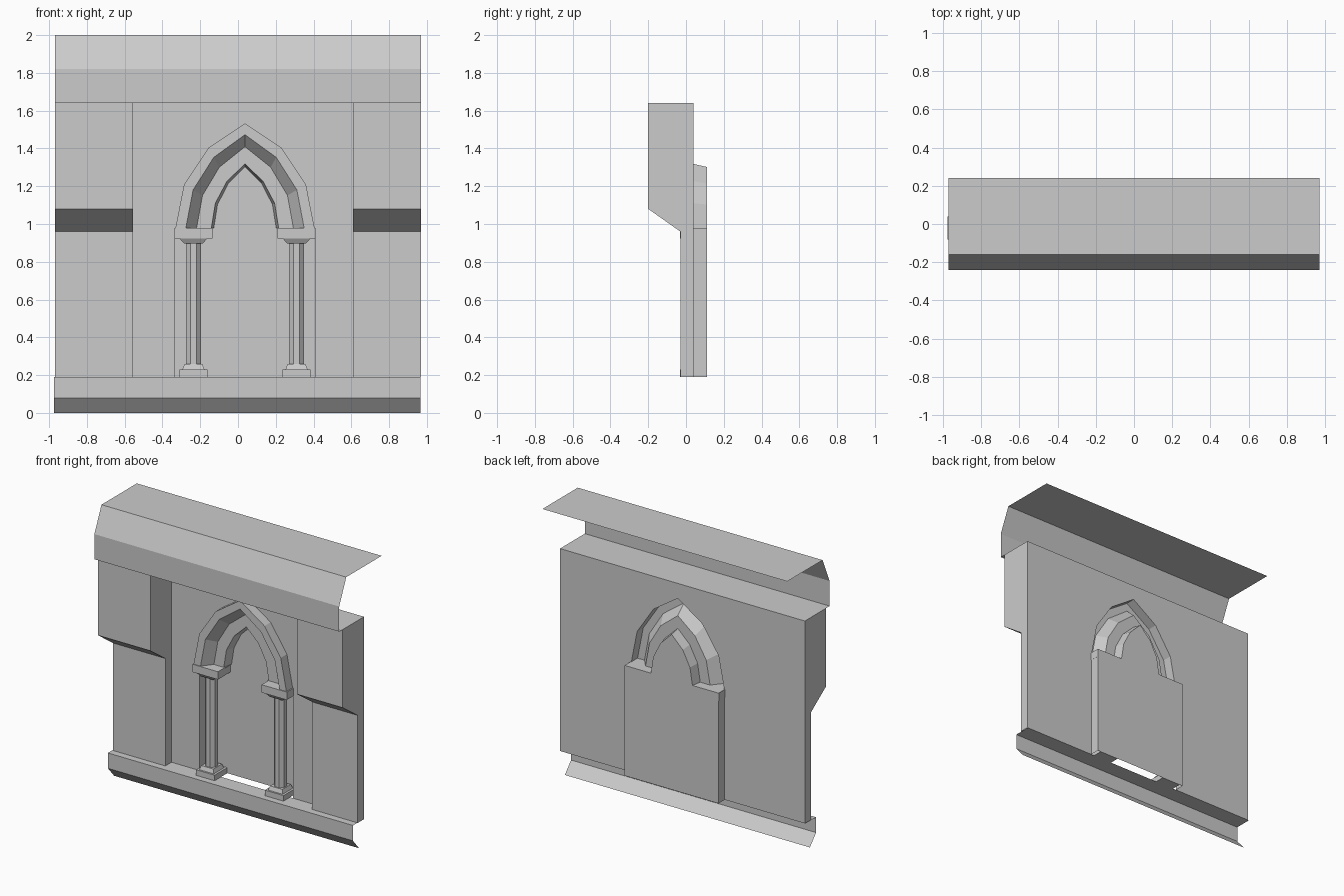
import bpy, bmesh, math

if "Cube" in bpy.data.objects:
    bpy.data.objects.remove(bpy.data.objects["Cube"])

W = 0.97          # half width of the wall
CX = 0.037        # niche centre line
SPRING = 0.98     # height where the arch starts
BOT, TOP = 0.19, 1.64
JAMB = 0.372      # half width of the niche recess
WALL_Y, BACK_Y = 0.04, 0.11


def make(name, faces):
    """Object from a list of polygons, each a list of points."""
    bm = bmesh.new()
    for f in faces:
        bm.faces.new([bm.verts.new(p) for p in f])
    bmesh.ops.remove_doubles(bm, verts=bm.verts, dist=1e-5)
    me = bpy.data.meshes.new(name)
    bm.to_mesh(me)
    bm.free()
    ob = bpy.data.objects.new(name, me)
    bpy.context.collection.objects.link(ob)
    return ob


def strip(x0, x1, profile):
    """Sweep a (y, z) profile along x."""
    return [[(x0, *p), (x0, *q), (x1, *q), (x1, *p)]
            for p, q in zip(profile, profile[1:])]


def arch(foot, y, n=3):
    """Pointed arch polyline, left foot to right foot."""
    c = -0.2315
    r = foot - c
    end = math.acos(-c / r)
    right = [(c + r * math.cos(end * i / n), r * math.sin(end * i / n))
             for i in range(n)]
    apex = [(0, r * math.sin(end))]
    pts = [(-x, z) for x, z in right] + apex + right[::-1]
    return [(CX + x, y, SPRING + z) for x, z in pts]


def loft(name, x, y, sections):
    """Stack of rectangles (half x, half y, z), closed at both ends."""
    rings = [[(x - a, y - b, z), (x + a, y - b, z), (x + a, y + b, z), (x - a, y + b, z)]
             for a, b, z in sections]
    faces = [rings[0][::-1], rings[-1]]
    for lo, hi in zip(rings, rings[1:]):
        for i in range(4):
            j = (i + 1) % 4
            faces.append([lo[i], lo[j], hi[j], hi[i]])
    return make(name, faces)


# Cornice and plinth: open strips
make("cornice", strip(-W, W, [(0.24, 2), (-0.16, 2), (-0.24, 1.82), (-0.24, TOP), (WALL_Y, TOP)]))
make("plinth", strip(-W - 0.005, W - 0.003, [(WALL_Y, BOT), (-0.08, BOT), (-0.08, 0.08), (-0.01, 0)]))

# Side piers with sloped undercut
for name, x0, x1 in (("left_pier", -W, -0.555), ("right_pier", 0.608, W)):
    prof = [(-0.2, TOP), (-0.2, 1.08), (-0.03, 0.96), (-0.03, BOT)]
    cap = prof + [(WALL_Y, BOT), (WALL_Y, TOP)]
    make(name, strip(x0, x1, prof)
         + [[(x1, *p) for p in cap], [(x0, *p) for p in cap[::-1]]])

# Wall sheet with the niche opening, split at the centre line
outer = arch(0.368, WALL_Y)
mid = len(outer) // 2
left = [(-W, WALL_Y, TOP), (-W, WALL_Y, BOT), (CX - JAMB, WALL_Y, BOT),
        (CX - JAMB, WALL_Y, SPRING)] + outer[:mid + 1] + [(CX, WALL_Y, TOP)]
right = [(CX, WALL_Y, TOP)] + outer[mid:] + [
    (CX + JAMB, WALL_Y, SPRING), (CX + JAMB, WALL_Y, BOT),
    (W, WALL_Y, BOT), (W, WALL_Y, TOP)]
make("wall", [left, right])

# Stepped pointed arch moulding
rings = [arch(f, y) for f, y in ((0.368, WALL_Y), (0.368, -0.03), (0.313, -0.03),
                                 (0.256, WALL_Y), (0.178, WALL_Y), (0.165, BACK_Y))]
make("arch_moulding", [[a[j], b[j], b[j + 1], a[j + 1]]
                       for a, b in zip(rings, rings[1:]) for j in range(len(a) - 1)])

# Niche back panel, jambs and the small ledges above them
panel = [(CX - JAMB, BACK_Y, BOT), (CX + JAMB, BACK_Y, BOT), (CX + JAMB, BACK_Y, SPRING)]
panel += rings[-1][::-1] + [(CX - JAMB, BACK_Y, SPRING)]
niche = [panel]
for s in (-1, 1):
    xj, xi = CX + s * JAMB, CX + s * 0.165
    jamb = [(xj, WALL_Y, BOT), (xj, BACK_Y, BOT), (xj, BACK_Y, SPRING), (xj, WALL_Y, SPRING)]
    ledge = [(xj, WALL_Y, SPRING), (xj, BACK_Y, SPRING), (xi, BACK_Y, SPRING), (xi, WALL_Y, SPRING)]
    niche += [jamb[::-s], ledge[::-s]]
make("niche", niche)

# Columns with base and capital
CY = 0.038
for side, s in (("left", -1), ("right", 1)):
    x = CX + s * 0.273
    loft(side + "_column_base", x, CY, [(0.074, 0.071, BOT), (0.074, 0.071, 0.23),
                                        (0.058, 0.058, 0.23), (0.048, 0.048, 0.258)])
    bpy.ops.mesh.primitive_cylinder_add(vertices=8, radius=0.04 / math.cos(math.pi / 8),
                                        depth=0.645, location=(x, CY, 0.5775),
                                        rotation=(0, 0, math.pi / 8))
    bpy.context.object.name = side + "_column_shaft"
    loft(side + "_capital", x, CY, [(0.05, 0.05, 0.897), (0.072, 0.066, 0.922),
                                    (0.1, 0.071, 0.922), (0.1, 0.071, SPRING - 0.002)])
